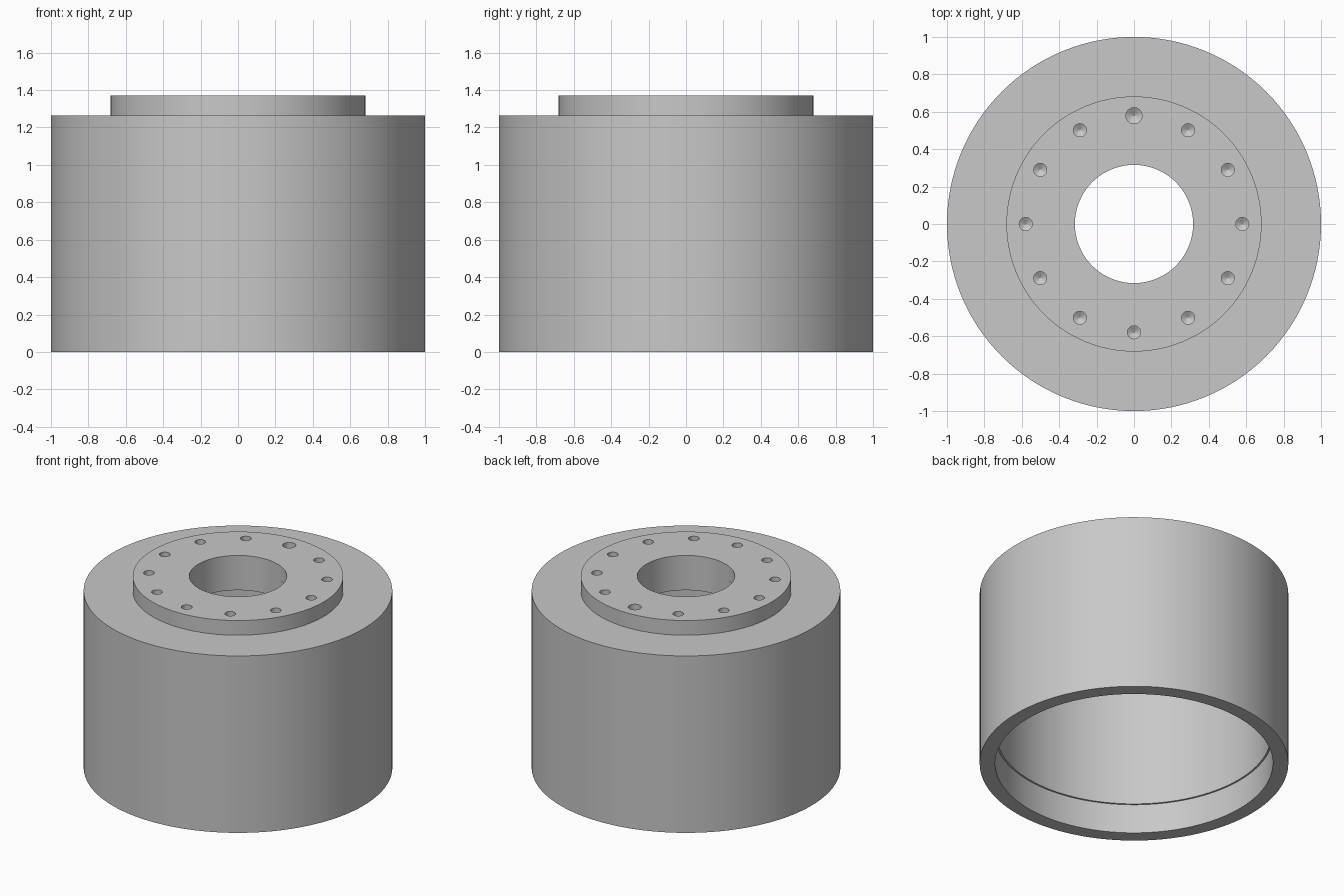
import bpy
import bmesh
from math import cos, sin, pi, radians

if "Cube" in bpy.data.objects:
    bpy.data.objects.remove(bpy.data.objects["Cube"], do_unlink=True)

steel = bpy.data.materials.new("plain grey")
steel.use_nodes = True
GREY = (0.58, 0.58, 0.58, 1)
steel.diffuse_color = GREY
steel.node_tree.nodes["Principled BSDF"].inputs["Base Color"].default_value = GREY


def add_object(name, bm):
    """Turn a bmesh into a linked grey object."""
    bmesh.ops.recalc_face_normals(bm, faces=bm.faces)
    mesh = bpy.data.meshes.new(name)
    bm.to_mesh(mesh)
    bm.free()
    mesh.materials.append(steel)
    obj = bpy.data.objects.new(name, mesh)
    bpy.context.collection.objects.link(obj)
    return obj


def lathe(bm, profile, segments, x=0, y=0, hollow=False):
    """Revolve a (radius, height) profile; join its ends if hollow, else cap them."""
    angles = [2 * pi * i / segments for i in range(segments)]
    rings = [[bm.verts.new((x + r * cos(a), y + r * sin(a), z)) for a in angles]
             for r, z in profile]
    pairs = list(zip(rings, rings[1:]))
    if hollow:
        pairs.append((rings[-1], rings[0]))
    else:
        bm.faces.new(rings[0])
        bm.faces.new(rings[-1])
    for low, high in pairs:
        for i in range(segments):
            j = (i + 1) % segments
            bm.faces.new((low[i], low[j], high[j], high[i]))


# Hollow housing: outer wall, raised flange, bore and stepped cavity
housing_profile = [
    (1.0, 0), (1.0, 1.265), (0.682, 1.265), (0.682, 1.37),
    (0.316, 1.37), (0.316, 1.265), (0.32, 1.265), (0.32, 1.12),
    (0.888, 1.12), (0.888, 0.21), (0.9, 0.21), (0.9, 0),
]
bm = bmesh.new()
lathe(bm, housing_profile, 128, hollow=True)
housing = add_object("flanged_housing", bm)

# Ring of blind drilled holes with pointed bottoms, the back one larger
bm = bmesh.new()
for i in range(12):
    a = pi / 2 + i * pi / 6
    r = 0.043 if i == 0 else 0.035
    drill = [(r, 1.4), (r, 1.25), (0.001, 1.25 - 0.6 * r)]
    lathe(bm, drill, 24, 0.579 * cos(a), 0.579 * sin(a))
cutter = add_object("bolt_hole_cutter", bm)
cutter.hide_render = True

cut = housing.modifiers.new("bolt_holes", 'BOOLEAN')
cut.operation = 'DIFFERENCE'
cut.solver = 'EXACT'
cut.object = cutter

bpy.ops.object.select_all(action='DESELECT')
housing.select_set(True)
bpy.context.view_layer.objects.active = housing
bpy.ops.object.modifier_apply(modifier=cut.name)
bpy.data.objects.remove(cutter, do_unlink=True)
bpy.ops.object.shade_smooth_by_angle(angle=radians(30))
